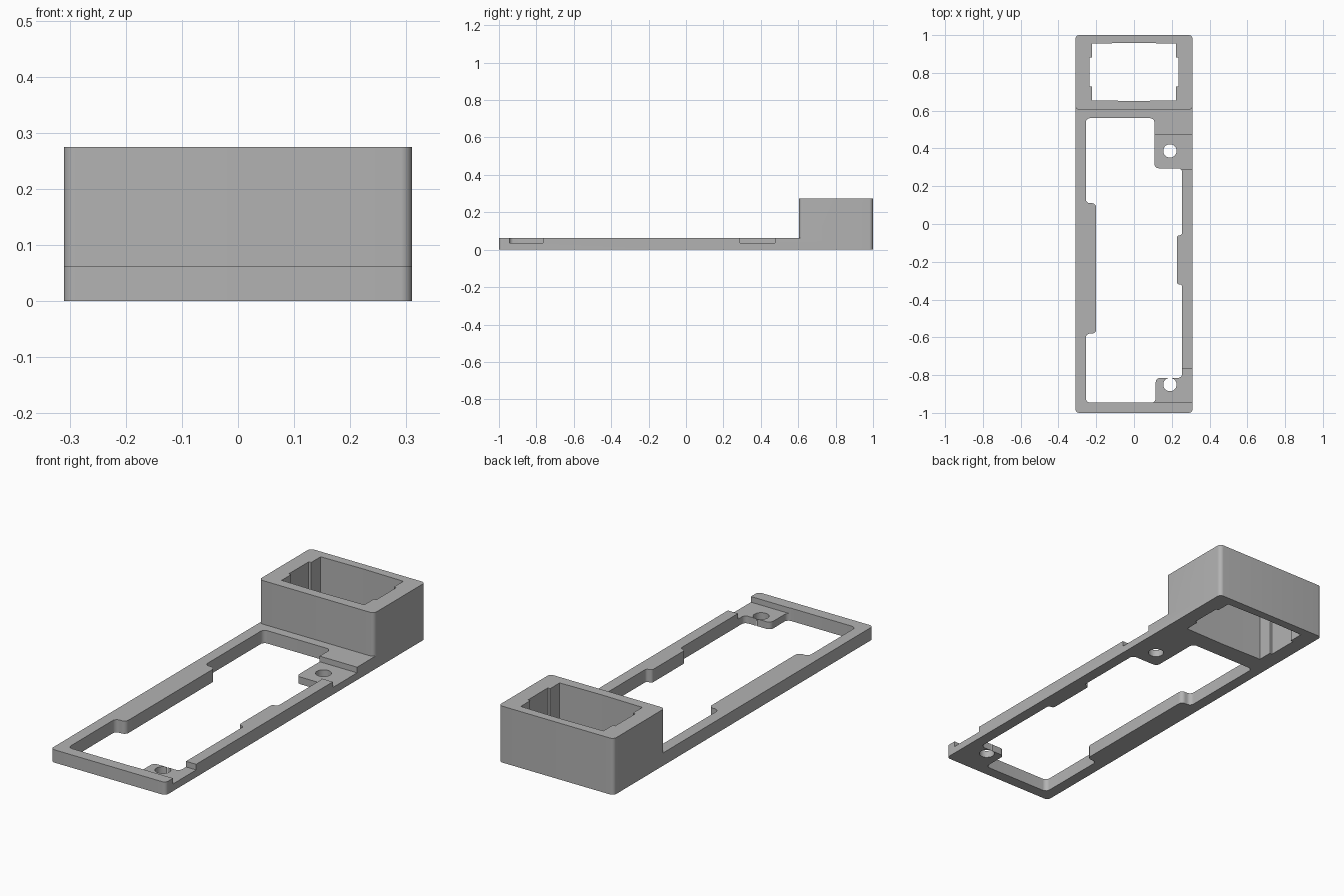
import bpy, bmesh
from mathutils import Vector

if "Cube" in bpy.data.objects:
    bpy.data.objects.remove(bpy.data.objects["Cube"], do_unlink=True)

BASE_H, TOWER_H, LEDGE_H = 0.0625, 0.275, 0.035

grey = bpy.data.materials.new("plain grey")
grey.use_nodes = True
colour = (0.45, 0.45, 0.45, 1)
grey.diffuse_color = colour
grey.node_tree.nodes["Principled BSDF"].inputs["Base Color"].default_value = colour


def rounded(points, radius, steps=6):
    """Replace every corner of a closed outline with a small curve."""
    if not radius:
        return points
    out = []
    for i, p in enumerate(points):
        p = Vector(p)
        a, b = Vector(points[i - 1]) - p, Vector(points[(i + 1) % len(points)]) - p
        r = min(radius, a.length * 0.48, b.length * 0.48)
        a, b = p + a.normalized() * r, p + b.normalized() * r
        centre = a + b - p
        for k in range(steps + 1):
            t = k / steps
            d = (a - centre).lerp(b - centre, t).normalized()
            out.append(centre + d * r)
    return out


def prism(name, points, z0, z1, radius=0):
    """Upright solid with the given outline."""
    bm = bmesh.new()
    face = bm.faces.new([bm.verts.new((p[0], p[1], z0)) for p in rounded(points, radius)])
    top = bmesh.ops.extrude_face_region(bm, geom=[face])["geom"]
    bmesh.ops.translate(bm, vec=(0, 0, z1 - z0),
                        verts=[v for v in top if isinstance(v, bmesh.types.BMVert)])
    bmesh.ops.recalc_face_normals(bm, faces=bm.faces)
    mesh = bpy.data.meshes.new(name)
    bm.to_mesh(mesh)
    bm.free()
    mesh.materials.append(grey)
    obj = bpy.data.objects.new(name, mesh)
    bpy.context.collection.objects.link(obj)
    return obj


def box(x0, x1, y0, y1):
    return [(x0, y0), (x1, y0), (x1, y1), (x0, y1)]


def combine(obj, other, operation):
    mod = obj.modifiers.new(other.name, "BOOLEAN")
    mod.operation, mod.solver, mod.object = operation, "EXACT", other
    bpy.context.view_layer.objects.active = obj
    bpy.ops.object.modifier_apply(modifier=mod.name)
    bpy.data.objects.remove(other, do_unlink=True)


# Flat frame with the raised block at the back
frame = prism("frame", box(-0.31, 0.31, -1, 1), 0, BASE_H, 0.02)
block = prism("raised_block", box(-0.31, 0.31, 0.605, 1), BASE_H, TOWER_H, 0.02)
combine(frame, block, "UNION")

# Long stepped opening that leaves the rails and the screw tabs
opening = [(-0.255, 0.56), (-0.255, 0.11), (-0.2, 0.11), (-0.2, -0.58), (-0.255, -0.58),
           (-0.255, -0.945), (0.115, -0.945), (0.115, -0.815), (0.255, -0.815),
           (0.255, -0.32), (0.227, -0.32), (0.227, -0.06), (0.255, -0.06),
           (0.255, 0.295), (0.108, 0.295), (0.108, 0.56)]
combine(frame, prism("opening_cutter", opening, -0.1, 0.2, 0.022), "DIFFERENCE")

# Socket through the block, with side recesses and slightly bowed long walls
half = [(0, 0.651), (0.223, 0.655), (0.223, 0.728), (0.236, 0.728),
        (0.236, 0.882), (0.223, 0.882), (0.223, 0.955), (0, 0.959)]
socket = half + [(-x, y) for x, y in reversed(half[1:-1])]
combine(frame, prism("socket_cutter", socket, -0.1, 0.4), "DIFFERENCE")

# Lowered ledges and screw holes at the two tabs
for y0, y1, hole_y in ((-0.943, -0.765, -0.85), (0.288, 0.475, 0.387)):
    combine(frame, prism("ledge_cutter", box(0.05, 0.4, y0, y1), LEDGE_H, 0.2), "DIFFERENCE")
    hole = prism("hole_cutter", box(0.155, 0.225, hole_y - 0.035, hole_y + 0.035), -0.1, 0.2, 0.0349)
    combine(frame, hole, "DIFFERENCE")

# Crisp flat walls, smooth fillets
bpy.ops.object.select_all(action="DESELECT")
frame.select_set(True)
bpy.context.view_layer.objects.active = frame
bpy.ops.object.shade_smooth_by_angle(angle=0.5)
